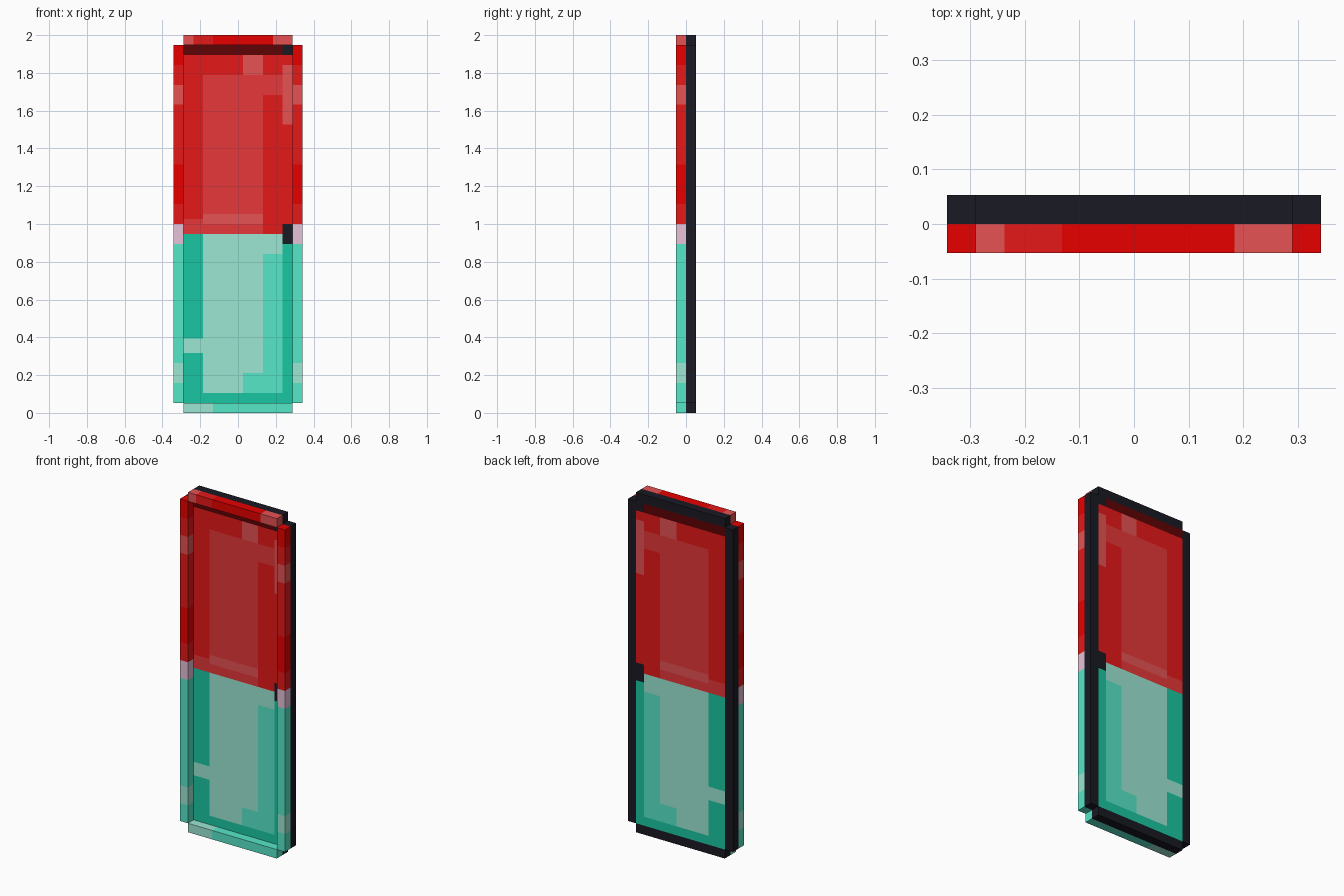
import bpy, bmesh
from mathutils import Vector

if "Cube" in bpy.data.objects:
    bpy.data.objects.remove(bpy.data.objects["Cube"])

P = 2.0 / 38.0          # one grid unit: the model is 13 x 2 x 38 units


def lin(c):
    c /= 255.0
    return c / 12.92 if c <= 0.04045 else ((c + 0.055) / 1.055) ** 2.4


COLOURS = {
    "charcoal": (25, 25, 35), "red": (232, 0, 0), "soft_red": (230, 24, 25),
    "faded_red": (230, 55, 56), "pale_red": (230, 82, 83), "maroon": (94, 3, 4),
    "pink_grey": (230, 194, 216), "pale_mint": (158, 234, 214),
    "mint": (88, 236, 204), "deep_green": (26, 199, 162),
}
NAMES = list(COLOURS)
MATS = []
for n, rgb in COLOURS.items():
    m = bpy.data.materials.new(n)
    m.diffuse_color = (*[lin(c) for c in rgb], 1.0)
    m.use_nodes = True
    m.node_tree.nodes["Principled BSDF"].inputs["Base Color"].default_value = m.diffuse_color
    MATS.append(m)


def finish(name, bm):
    me = bpy.data.meshes.new(name)
    bm.to_mesh(me)
    bm.free()
    for m in MATS:
        me.materials.append(m)
    ob = bpy.data.objects.new(name, me)
    bpy.context.collection.objects.link(ob)
    return ob


def bar(name, lo, hi, axis, bands):
    """Box (in grid units) cut along one axis; bands = [(upper limit, colour)]."""
    lo, hi = Vector(lo) * P, Vector(hi) * P
    bm = bmesh.new()
    bmesh.ops.create_cube(bm, size=1.0)
    for v in bm.verts:
        v.co = Vector([(lo[i] + hi[i]) / 2 + v.co[i] * (hi[i] - lo[i]) for i in range(3)])
    normal = Vector([float(i == axis) for i in range(3)])
    for limit, _ in bands[:-1]:
        bmesh.ops.bisect_plane(bm, geom=bm.verts[:] + bm.edges[:] + bm.faces[:],
                               plane_co=normal * limit * P, plane_no=normal)
    for f in bm.faces:
        pos = f.calc_center_median()[axis] / P
        f.material_index = next((NAMES.index(c) for l, c in bands if pos <= l + 1e-3), 0)
    return finish(name, bm)


# Frame: coloured front half and charcoal back half
side = [(3, "mint"), (5, "pale_mint"), (17, "mint"), (19, "pink_grey"),
        (21, "soft_red"), (25, "red"), (31, "soft_red"), (33, "pale_red"),
        (35, "soft_red"), (37, "red")]
top = [(-4.5, "pale_red"), (-2.5, "soft_red"), (3.5, "red"), (5.5, "pale_red")]
bottom = [(-2.5, "pale_mint"), (5.5, "mint")]

for half, y in (("front", -1), ("back", 0)):
    def pick(b):
        return b if half == "front" else [(99, "charcoal")]
    for label, x in (("left", -6.5), ("right", 5.5)):
        bar(f"{half}_{label}_bar", (x, y, 1), (x + 1, y + 1, 37), 2, pick(side))
    bar(f"{half}_top_bar", (-5.5, y, 37), (5.5, y + 1, 38), 0, pick(top))
    bar(f"{half}_bottom_bar", (-5.5, y, 0), (5.5, y + 1, 1), 0, pick(bottom))

# Panel filling the back half of the frame, coloured by rectangles
# (columns, rows, colour); later ones win
PATCHES = [
    (0, 11, 0, 17, "deep_green"), (0, 11, 17, 35, "soft_red"),
    (0, 11, 35, 36, "maroon"),
    (6, 10, 1, 15, "mint"), (2, 6, 1, 17, "pale_mint"),
    (6, 8, 3, 17, "pale_mint"), (8, 10, 15, 17, "pale_mint"),
    (0, 2, 5, 6.5, "pale_mint"),
    (2, 8, 17, 33, "faded_red"), (8, 10, 31, 33, "faded_red"),
    (0, 2, 17, 18.5, "faded_red"), (2, 8, 18, 19, "pale_red"),
    (6, 8, 33, 35, "pale_red"), (10, 11, 28, 34, "pale_red"),
    (10, 11, 16, 18, "charcoal"), (10, 11, 35, 36, "charcoal"),
]
W, H = 22, 72           # half-unit cells


def panel(name, y, flip):
    bm = bmesh.new()
    grid = [[bm.verts.new(((i / 2 - 5.5) * P, y * P, (j / 2 + 1) * P))
             for i in range(W + 1)] for j in range(H + 1)]
    for j in range(H):
        for i in range(W):
            loop = [grid[j][i], grid[j][i + 1], grid[j + 1][i + 1], grid[j + 1][i]]
            f = bm.faces.new(loop[::-1] if flip else loop)
            c, r = (i + 0.5) / 2, (j + 0.5) / 2
            for x0, x1, z0, z1, col in PATCHES:
                if x0 < c < x1 and z0 < r < z1:
                    f.material_index = NAMES.index(col)
    return finish(name, bm)


panel("panel_front", 0, False)
panel("panel_back", 1, True)
